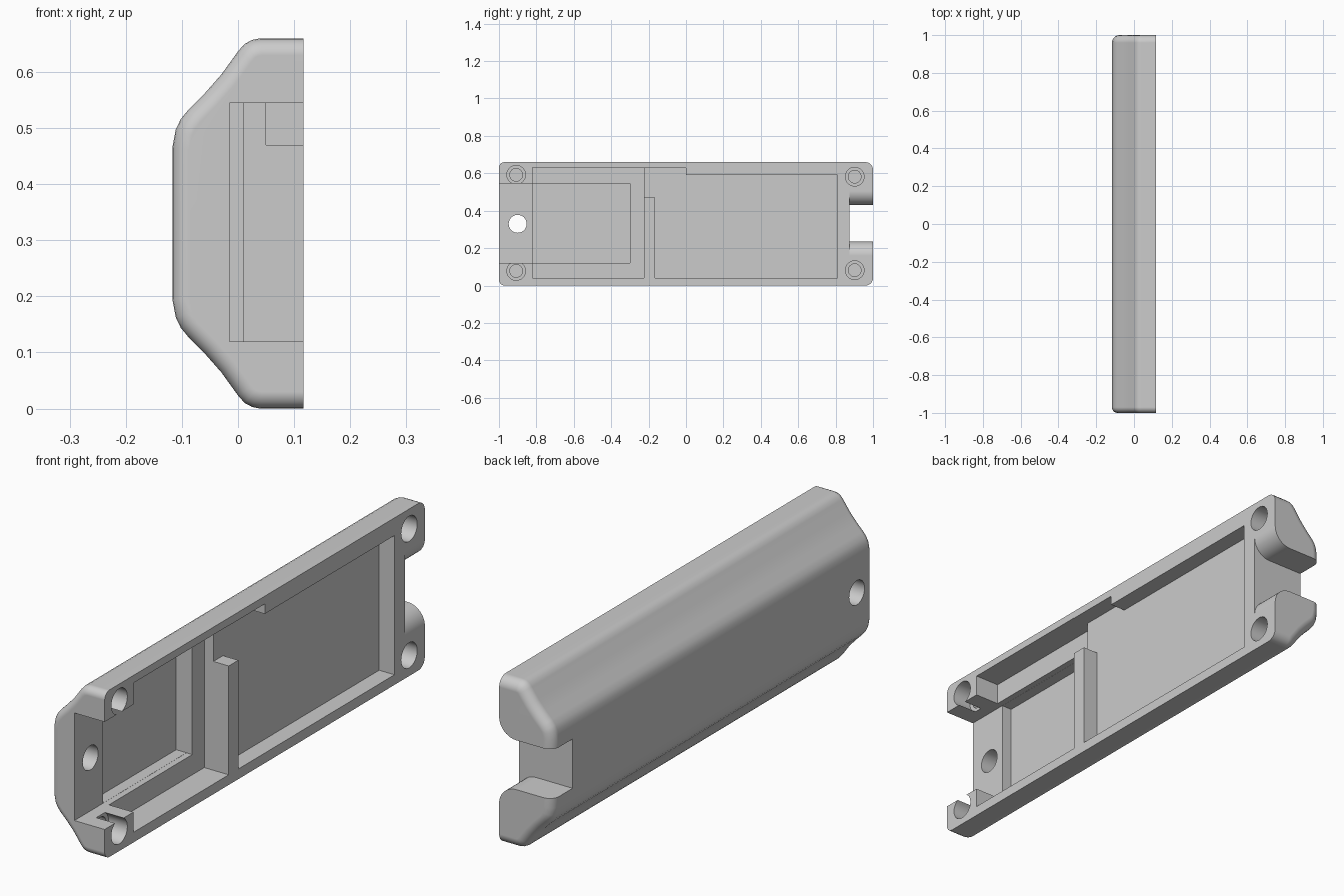
import bpy, bmesh, math

cube = bpy.data.objects.get("Cube")
if cube:
    bpy.data.objects.remove(cube, do_unlink=True)

grey = bpy.data.materials.new("light_grey")
grey.use_nodes = True
grey.diffuse_color = (0.6, 0.6, 0.6, 1)
grey.node_tree.nodes["Principled BSDF"].inputs["Base Color"].default_value = (0.6, 0.6, 0.6, 1)

FACE = 0.117      # plane of the open side
MID = 0.33        # centre height
OUT = 0.3         # cutters reach past the open side


def prism(name, points, axis, start, end, bevels=None):
    """Extrude a closed outline along x (points are y,z) or y (points are x,z)."""
    bm = bmesh.new()

    def place(p, d):
        return (d, p[0], p[1]) if axis == "x" else (p[0], d, p[1])

    base = bm.faces.new([bm.verts.new(place(p, start)) for p in points])
    ext = bmesh.ops.extrude_face_region(bm, geom=[base])
    for v in ext["geom"]:
        if isinstance(v, bmesh.types.BMVert):
            v.co = place((v.co.y if axis == "x" else v.co.x, v.co.z), end)
    bmesh.ops.recalc_face_normals(bm, faces=bm.faces)
    # Round the end rims, leaving the edge on the open side sharp
    for d, width in (bevels or {}).items():
        rim = [e for e in bm.edges
               if all(abs(v.co.y - d) < 1e-4 for v in e.verts)
               and min(v.co.x for v in e.verts) < FACE - 1e-4]
        bmesh.ops.bevel(bm, geom=rim, offset=width, segments=5, profile=0.5,
                        affect="EDGES", clamp_overlap=False)
    bmesh.ops.recalc_face_normals(bm, faces=bm.faces)
    mesh = bpy.data.meshes.new(name)
    bm.to_mesh(mesh)
    bm.free()
    mesh.materials.append(grey)
    obj = bpy.data.objects.new(name, mesh)
    bpy.context.collection.objects.link(obj)
    return obj


def rect(y0, y1, z0, z1):
    return [(y0, z0), (y1, z0), (y1, z1), (y0, z1)]


def circle(y, z, r, n=32):
    return [(y + r * math.cos(2 * math.pi * i / n),
             z + r * math.sin(2 * math.pi * i / n)) for i in range(n)]


# Shell body: symmetric half-profile extruded lengthwise
half = [(FACE, 0), (0.04, 0), (0.025, 0.003), (0.012, 0.01), (0.001, 0.022),
        (-0.03, 0.065), (-0.06, 0.099), (-0.088, 0.127), (-0.102, 0.144),
        (-0.111, 0.163), (-0.117, 0.195)]
outline = half + [(x, 2 * MID - z) for x, z in reversed(half)]
body = prism("shell_body", outline, "y", -1, 1, {-1: 0.03, 1: 0.04})

cutters = []


def cut(name, points, x0, x1=OUT):
    cutters.append(prism(name, points, "x", x0, x1))


# Front recess, battery-side pocket and its deeper floor
cut("front_recess", rect(-1.1, -0.3, 0.12, 0.545), -0.015)
cut("front_pocket", rect(-0.82, -0.225, 0.04, 0.63), 0.01)
cut("deep_floor", rect(-0.82, -0.3, 0.1205, 0.5445), -0.06, 0.06)

# Large compartment, open over the short divider rib
cut("main_compartment", [(-0.165, 0.04), (0.81, 0.04), (0.81, 0.59), (0, 0.59),
                         (0, 0.629), (-0.24, 0.629), (-0.24, 0.47), (-0.165, 0.47)], 0.05)

# Stepped blind screw holes in the four corners
for y, z in ((-0.908, 0.078), (-0.908, 0.592), (0.902, 0.082), (0.902, 0.582)):
    cut("screw_bore", circle(y, z, 0.05), 0.035)
    cut("screw_pilot", circle(y, z, 0.034), 0.0)

# Through hole in the front recess
cut("through_hole", circle(-0.9, MID, 0.048), -OUT)

# Rear slot, flaring in a curve toward the open side
R = 0.075
lower = [(-OUT, 0.235)]
for i in range(11):
    a = math.pi / 2 * i / 10
    lower.append((FACE - R + R * math.sin(a), 0.235 - R + R * math.cos(a)))
lower.append((OUT, 0.235 - R))
slot = lower + [(x, 0.665 - z) for x, z in reversed(lower)]
cutters.append(prism("rear_slot", slot, "y", 0.875, 1.2))

# Carve the shell
bpy.ops.object.select_all(action="DESELECT")
bpy.context.view_layer.objects.active = body
body.select_set(True)
for c in cutters:
    mod = body.modifiers.new(c.name, "BOOLEAN")
    mod.operation = "DIFFERENCE"
    mod.solver = "EXACT"
    mod.object = c
    bpy.ops.object.modifier_apply(modifier=mod.name)
for c in cutters:
    bpy.data.objects.remove(c, do_unlink=True)

# Smooth curves, crisp edges
bpy.ops.object.shade_smooth_by_angle(angle=math.radians(30))
weighted = body.modifiers.new("weighted_normals", "WEIGHTED_NORMAL")
weighted.keep_sharp = True
